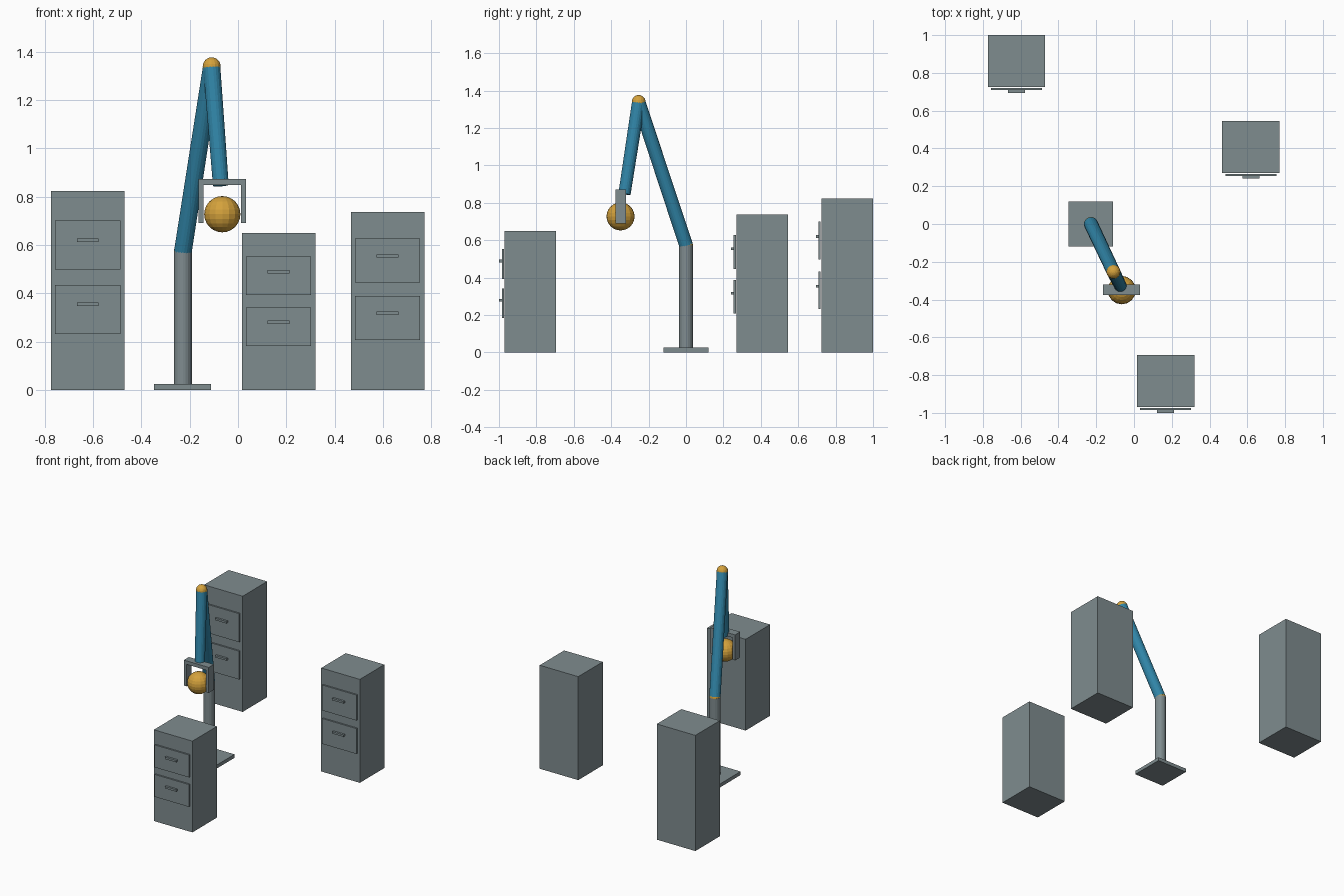
import bpy
from mathutils import Vector

if "Cube" in bpy.data.objects:
    bpy.data.objects.remove(bpy.data.objects["Cube"])


def material(name, rgb):
    m = bpy.data.materials.new(name)
    m.diffuse_color = (*rgb, 1)
    m.use_nodes = True
    m.node_tree.nodes["Principled BSDF"].inputs["Base Color"].default_value = m.diffuse_color
    return m


GRAY = material("steel gray", (0.212, 0.262, 0.275))
BLUE = material("arm blue", (0.030, 0.235, 0.390))
GOLD = material("gold", (0.66, 0.36, 0.045))


def finish(name, mat):
    ob = bpy.context.object
    ob.name = name
    ob.data.materials.append(mat)
    return ob


def box(name, x, y, z, mat=GRAY):
    """Box from (min, max) ranges."""
    r = (x, y, z)
    bpy.ops.mesh.primitive_cube_add(size=1, location=[(a + b) / 2 for a, b in r])
    bpy.context.object.scale = [b - a for a, b in r]
    return finish(name, mat)


def ball(name, center, radius, segs=16, rings=12):
    bpy.ops.mesh.primitive_uv_sphere_add(segments=segs, ring_count=rings,
                                         radius=radius, location=center)
    return finish(name, GOLD)


def rod(name, a, b, r1, r2, mat):
    """Tapered cylinder between two points."""
    a, b = Vector(a), Vector(b)
    d = b - a
    bpy.ops.mesh.primitive_cone_add(vertices=20, radius1=r1, radius2=r2,
                                    depth=d.length, location=(a + b) / 2,
                                    rotation=d.to_track_quat('Z', 'Y').to_euler())
    return finish(name, mat)


# Filing cabinets: body, two raised drawer fronts, two handles
def cabinet(tag, cx, front, h):
    box(tag + "_cabinet_body", (cx - .152, cx + .152), (front, front + .276), (0, h))
    for label, lo, hi, grip in (("upper", .604, .85, .752), ("lower", .281, .526, .43)):
        box(f"{tag}_{label}_drawer", (cx - .135, cx + .135),
            (front - .015, front - .004), (h * lo, h * hi))
        box(f"{tag}_{label}_handle", (cx - .045, cx + .045),
            (front - .03, front - .015), (h * grip - .007, h * grip + .007))


cabinet("back", -.622, .724, .824)
cabinet("right", .619, .27, .737)
cabinet("front", .168, -.97, .65)

# Robot arm stand
shoulder, elbow, wrist = (-.228, 0, .573), (-.109, -.253, 1.339), (-.071, -.329, .847)
box("base_plate", (-.347, -.111), (-.119, .119), (0, .025))
rod("column", (-.228, 0, .02), shoulder, .037, .037, GRAY)

# Arm links and joints
ball("shoulder_joint", shoulder, .037)
rod("upper_arm", shoulder, elbow, .037, .036, BLUE)
ball("elbow_joint", elbow, .037)
rod("forearm", elbow, wrist, .036, .033, BLUE)

# Gripper and held ball
gx, gy = -.065, (-.377, -.32)
box("gripper_bar", (gx - .098, gx + .098), gy, (.847, .872))
for side, name in ((-1, "left"), (1, "right")):
    box(name + "_finger", sorted((gx + side * .077, gx + side * .098)), gy, (.69, .85))
ball("held_ball", (gx, -.35, .727), .075)
